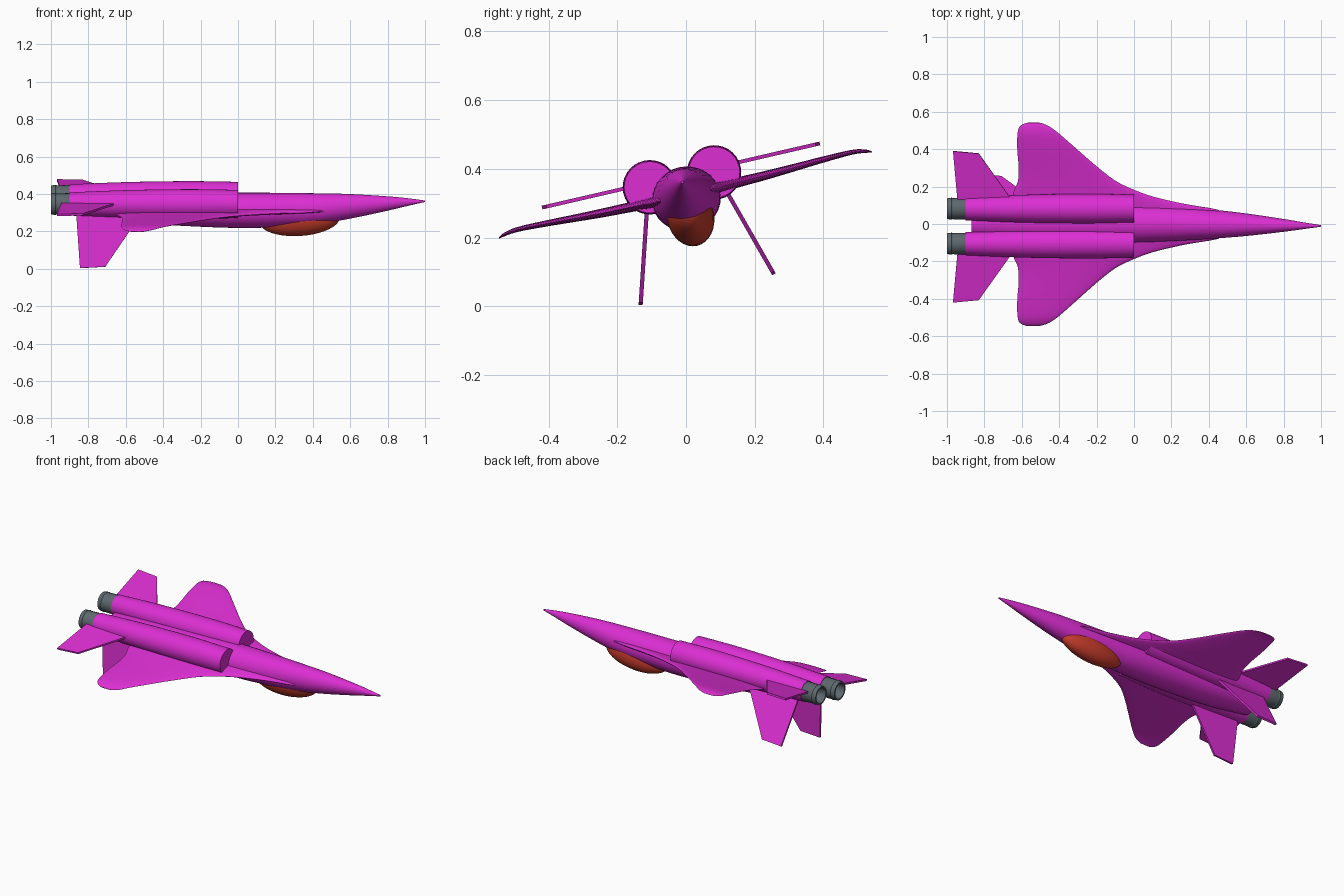
import bpy, bmesh
from math import sin, cos, pi, radians
from mathutils import Matrix, Vector

cube = bpy.data.objects.get("Cube")
if cube:
    bpy.data.objects.remove(cube, do_unlink=True)

# The aircraft lies inverted and slightly rolled about its length
POSE = Matrix.Translation((0, -0.003, 0.33)) @ Matrix.Rotation(radians(13), 4, 'X')


def material(name, rgb):
    mat = bpy.data.materials.new(name)
    mat.use_nodes = True
    mat.diffuse_color = (*rgb, 1)
    mat.node_tree.nodes["Principled BSDF"].inputs["Base Color"].default_value = (*rgb, 1)
    return mat


MAGENTA = material("magenta_paint", (0.72, 0.028, 0.65))
ORANGE = material("orange_red_canopy", (0.58, 0.045, 0.025))
GREY = material("slate_grey_metal", (0.11, 0.14, 0.155))


def finish(name, bm, mat, mirror=False, angle=35):
    bmesh.ops.recalc_face_normals(bm, faces=bm.faces)
    mesh = bpy.data.meshes.new(name)
    bm.to_mesh(mesh)
    bm.free()
    mesh.materials.append(mat)
    for poly in mesh.polygons:
        poly.use_smooth = True
    mesh.set_sharp_from_angle(angle=radians(angle))
    obj = bpy.data.objects.new(name, mesh)
    bpy.context.collection.objects.link(obj)
    obj.matrix_world = POSE
    if mirror:
        mod = obj.modifiers.new("Mirror", 'MIRROR')
        mod.use_axis = (False, True, False)
        mod.use_mirror_merge = False
    return obj


def loft(name, rings, mat, mirror=False, angle=35):
    """Skin a list of closed rings and cap both ends."""
    bm = bmesh.new()
    loops = [[bm.verts.new(p) for p in ring] for ring in rings]
    n = len(rings[0])
    for a, b in zip(loops, loops[1:]):
        for i in range(n):
            j = (i + 1) % n
            bm.faces.new((a[i], a[j], b[j], b[i]))
    bm.faces.new(loops[0])
    bm.faces.new(loops[-1])
    return finish(name, bm, mat, mirror, angle)


def ellipse(x, y, z, ry, rz, n=32):
    return [(x, y + ry * cos(2 * pi * i / n), z + rz * sin(2 * pi * i / n))
            for i in range(n)]


def smooth_stations(stations, steps=4):
    """Catmull-Rom resampling of cross-section tables."""
    pts = [stations[0], *stations, stations[-1]]
    out = []
    for p0, p1, p2, p3 in zip(pts, pts[1:], pts[2:], pts[3:]):
        for s in range(steps):
            t = s / steps
            out.append([0.5 * (2 * b + (c - a) * t + (2 * a - 5 * b + 4 * c - d) * t * t
                               + (3 * b - a - 3 * c + d) * t ** 3)
                        for a, b, c, d in zip(p0, p1, p2, p3)])
    return out + [list(stations[-1])]


# Fuselage: x, half width, upper height, lower height
body = [(1, 0.004, 0.036, 0.028), (0.9, 0.019, 0.049, 0.005), (0.8, 0.034, 0.058, -0.019),
        (0.6, 0.06, 0.07, -0.062), (0.4, 0.079, 0.074, -0.096), (0.2, 0.092, 0.076, -0.108),
        (0, 0.1, 0.076, -0.112), (-0.3, 0.1, 0.07, -0.1), (-0.6, 0.088, 0.06, -0.078),
        (-0.87, 0.06, 0.045, -0.04)]
loft("fuselage", [ellipse(x, 0, (top + low) / 2, hw, (top - low) / 2)
                  for x, hw, top, low in smooth_stations(body)], MAGENTA)

# Twin engine pods
pod = [(0, 0.075), (-0.15, 0.078), (-0.3, 0.079), (-0.6, 0.074), (-0.9, 0.062)]
loft("engine_pods", [ellipse(x, 0.096, 0.039, r, r) for x, r in smooth_stations(pod)],
     MAGENTA, mirror=True)

# Hollow exhaust nozzles
nozzle = [(-0.88, 0.054), (-0.9, 0.059), (-0.97, 0.057), (-0.975, 0.06), (-1, 0.056),
          (-1, 0.047), (-0.92, 0.038)]
loft("exhaust_nozzles", [ellipse(x, 0.096, 0.039, r, r, 16) for x, r in nozzle],
     GREY, mirror=True, angle=30)

# Wings: span position, leading edge, trailing edge, half thickness, height
wing = [(0.05, 0.46, -0.66, 0.016, -0.006), (0.08, 0.45, -0.66, 0.016, -0.006),
        (0.11, 0.28, -0.655, 0.016, -0.006), (0.15, 0.11, -0.65, 0.015, -0.005),
        (0.19, 0, -0.64, 0.014, -0.004), (0.24, -0.1, -0.62, 0.013, -0.003),
        (0.32, -0.2, -0.617, 0.011, 0), (0.41, -0.3, -0.624, 0.009, 0.004),
        (0.5, -0.4, -0.623, 0.007, 0.006), (0.54, -0.455, -0.61, 0.005, 0),
        (0.557, -0.5, -0.575, 0.002, -0.006)]


def airfoil(u, le, te, half, w, n=28):
    ring = []
    for i in range(n):
        a = 2 * pi * i / n
        s = sin(a)
        ring.append(((le + te) / 2 + (le - te) / 2 * cos(a), u,
                     w + half * (abs(s) ** 0.9) * (1 if s > 0 else -1)))
    return ring


loft("wings", [airfoil(*st) for st in smooth_stations(wing, 3)], MAGENTA,
     mirror=True, angle=60)


def plate(name, outline, normal, thickness):
    """Flat surface of even thickness, mirrored to both sides."""
    off = Vector(normal).normalized() * thickness / 2
    loft(name, [[Vector(p) + off for p in outline], [Vector(p) - off for p in outline]],
         MAGENTA, mirror=True)


# Tailplanes
plate("tailplanes", [(x, u, 0.052) for x, u in
                     [(-0.62, 0.1), (-0.83, 0.402), (-0.968, 0.415), (-0.94, 0.1)]],
      (0, 0, 1), 0.011)

# Twin fins, canted outward
plate("tail_fins", [(x, 0.112 - 0.302 * w, w) for x, w in
                    [(-0.53, -0.03), (-0.71, -0.282), (-0.845, -0.289), (-0.865, -0.01)]],
      (0, 1, 0.302), 0.012)

# Canopy bubble
bm = bmesh.new()
shape = (Matrix.Translation((0.33, 0, -0.07)) @ Matrix.Rotation(radians(-4), 4, 'Y')
         @ Matrix.Diagonal((0.215, 0.069, 0.087, 1)) @ Matrix.Rotation(pi / 2, 4, 'Y'))
bmesh.ops.create_uvsphere(bm, u_segments=32, v_segments=20, radius=1, matrix=shape)
finish("canopy", bm, ORANGE)
